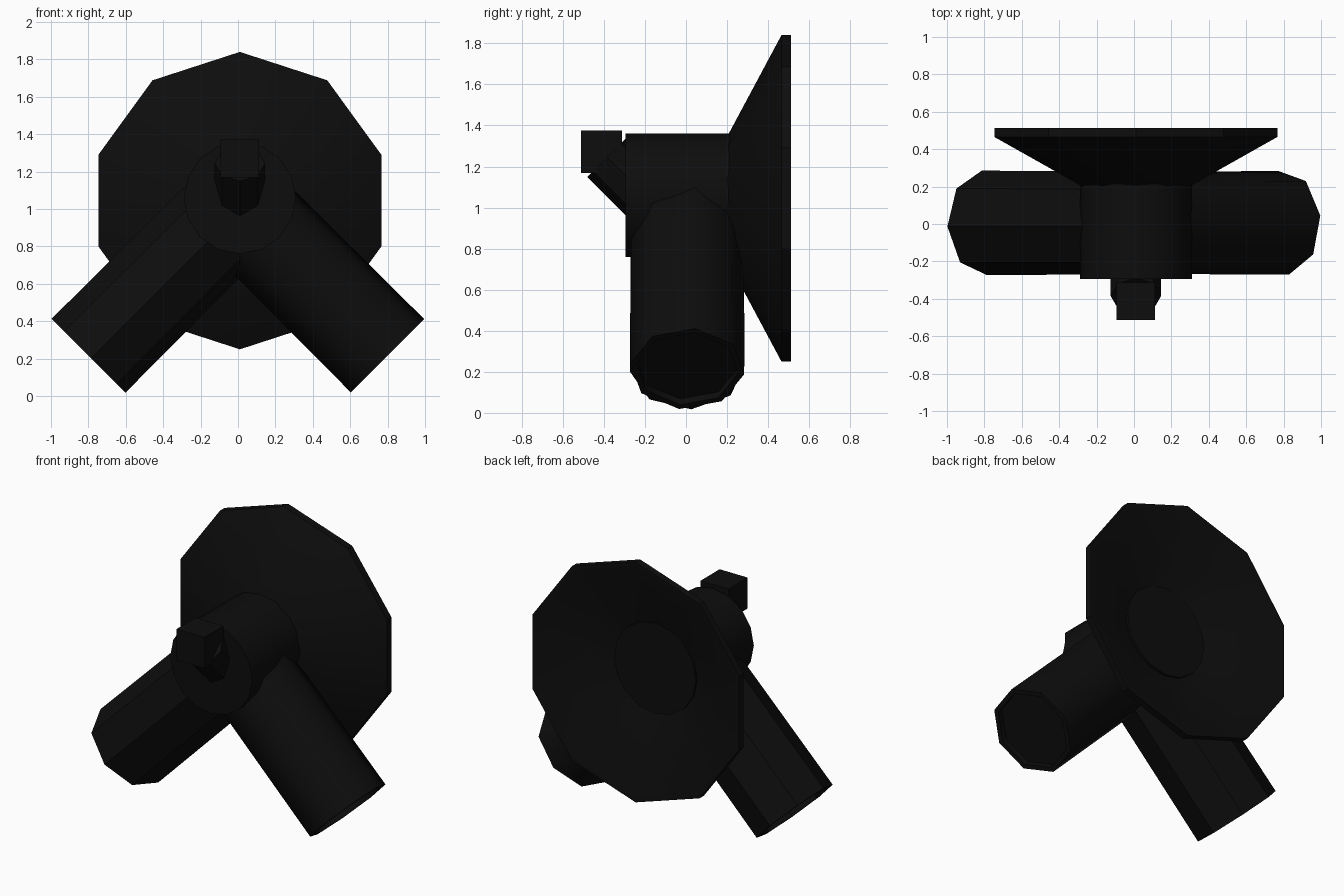
import bpy, bmesh, math
from mathutils import Vector, Matrix

if "Cube" in bpy.data.objects:
    bpy.data.objects.remove(bpy.data.objects["Cube"])

black = bpy.data.materials.new("black_rubber")
black.diffuse_color = (0.004, 0.004, 0.004, 1)
black.use_nodes = True
black.node_tree.nodes["Principled BSDF"].inputs["Base Color"].default_value = black.diffuse_color


def finish(bm, name, smooth=None):
    bmesh.ops.remove_doubles(bm, verts=bm.verts, dist=1e-5)
    bmesh.ops.recalc_face_normals(bm, faces=bm.faces)
    me = bpy.data.meshes.new(name)
    bm.to_mesh(me)
    bm.free()
    me.materials.append(black)
    ob = bpy.data.objects.new(name, me)
    bpy.context.collection.objects.link(ob)
    if smooth:
        bpy.ops.object.select_all(action='DESELECT')
        ob.select_set(True)
        bpy.context.view_layer.objects.active = ob
        bpy.ops.object.shade_smooth_by_angle(angle=math.radians(smooth))
    return ob


def lathe(name, profile, sides, origin, axis, side, roll=0, smooth=None):
    """Revolve (radius, height) points around an axis; the ends are capped."""
    w, v = Vector(axis).normalized(), Vector(side)
    u = v.cross(w)
    o = Vector(origin)
    bm = bmesh.new()
    rings = []
    for r, h in profile:
        ring = []
        for i in range(sides):
            a = math.radians(roll) + 2 * math.pi * i / sides
            ring.append(bm.verts.new(o + w * h + r * (u * math.cos(a) + v * math.sin(a))))
        rings.append(ring)
    for a, b in zip(rings, rings[1:]):
        for i in range(sides):
            j = (i + 1) % sides
            bm.faces.new((a[i], a[j], b[j], b[i]))
    bm.faces.new(rings[0])
    bm.faces.new(rings[-1])
    return finish(bm, name, smooth)


# central hub, its rear end showing as the floor of the dish
lathe("hub", [(0.3, -0.295), (0.3, 0.31)], 16, (0.01, 0, 1.06), (0, 1, 0), (0, 0, 1), 0, 30)

# ten-sided flared dish, hollow at the back
lathe("dish", [(0.3, 0.2), (0.795, 0.465), (0.795, 0.512), (0.765, 0.512), (0.31, 0.295)],
      10, (0.01, 0, 1.045), (0, 1, 0), (0, 0, 1), 18, 30)

# two octagonal canisters angled down, with a thin rim at the open end
for name, sx, roll, smooth in (("right_canister", 1, -8, 50), ("left_canister", -1, -4, None)):
    length = 0.8 * math.sqrt(2)
    lathe(name, [(0.275, 0), (0.28, length), (0.25, length), (0.25, length - 0.04)],
          8, (0.0, 0.006, 1.015), (sx, 0, -1), (0, 1, 0), roll, smooth)

# tilted front valve
lathe("valve_tube", [(0.135, -0.3), (0.135, 0)], 8,
      (0.01, -0.385, 1.245), (0, -1, 1), (1, 0, 0))

# square block on the valve
bm = bmesh.new()
bmesh.ops.create_cube(bm, size=1, matrix=Matrix.Translation((0.01, -0.412, 1.272))
                      @ Matrix.Diagonal((0.205, 0.2, 0.205, 1)))
finish(bm, "valve_block")
